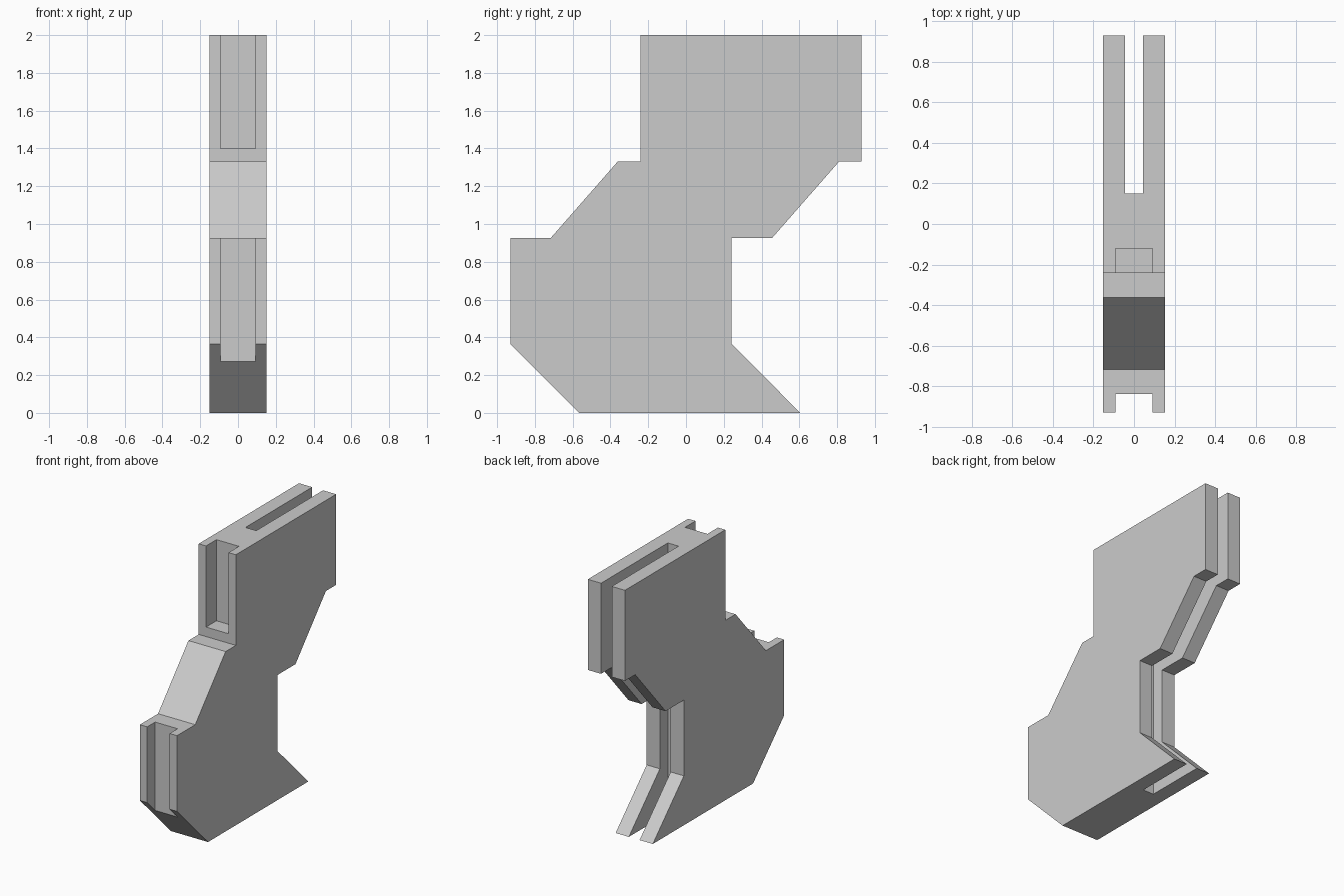
import bpy
import bmesh

if "Cube" in bpy.data.objects:
    bpy.data.objects.remove(bpy.data.objects["Cube"])

HALF_WIDTH = 0.152
DEPTH = 1.172

# Front edge of the plate as (y, z); the back edge is the same line shifted in y
front_edge = [(-0.567, 0), (-0.93, 0.365), (-0.93, 0.925), (-0.717, 0.925),
              (-0.362, 1.33), (-0.242, 1.33), (-0.242, 2.0)]
outline = front_edge + [(y + DEPTH, z) for y, z in reversed(front_edge)]


def extrude_profile(name, points, half_width):
    bm = bmesh.new()
    face = bm.faces.new([bm.verts.new((-half_width, y, z)) for y, z in points])
    result = bmesh.ops.extrude_face_region(bm, geom=[face])
    moved = [g for g in result["geom"] if isinstance(g, bmesh.types.BMVert)]
    bmesh.ops.translate(bm, verts=moved, vec=(2 * half_width, 0, 0))
    bmesh.ops.recalc_face_normals(bm, faces=bm.faces)
    mesh = bpy.data.meshes.new(name)
    bm.to_mesh(mesh)
    bm.free()
    obj = bpy.data.objects.new(name, mesh)
    bpy.context.collection.objects.link(obj)
    return obj


def cut_slot(target, name, half_width, y0, y1, z0, z1):
    cutter = extrude_profile(name, [(y0, z0), (y1, z0), (y1, z1), (y0, z1)], half_width)
    cutter.hide_render = True
    mod = target.modifiers.new(name, 'BOOLEAN')
    mod.operation = 'DIFFERENCE'
    mod.solver = 'EXACT'
    mod.object = cutter
    bpy.context.view_layer.objects.active = target
    bpy.ops.object.modifier_apply(modifier=name)
    bpy.data.objects.remove(cutter)


# Stepped plate body
body = extrude_profile("slotted_plate", outline, HALF_WIDTH)

# Thin slot along the whole back edge
cut_slot(body, "back_slot", 0.044, 0.15, 1.2, -0.2, 2.2)

# Wide grooves in the upper and lower front edges
cut_slot(body, "upper_front_groove", 0.092, -0.5, -0.12, 1.4, 2.2)
cut_slot(body, "lower_front_groove", 0.092, -1.2, -0.837, 0.1, 1.1)
